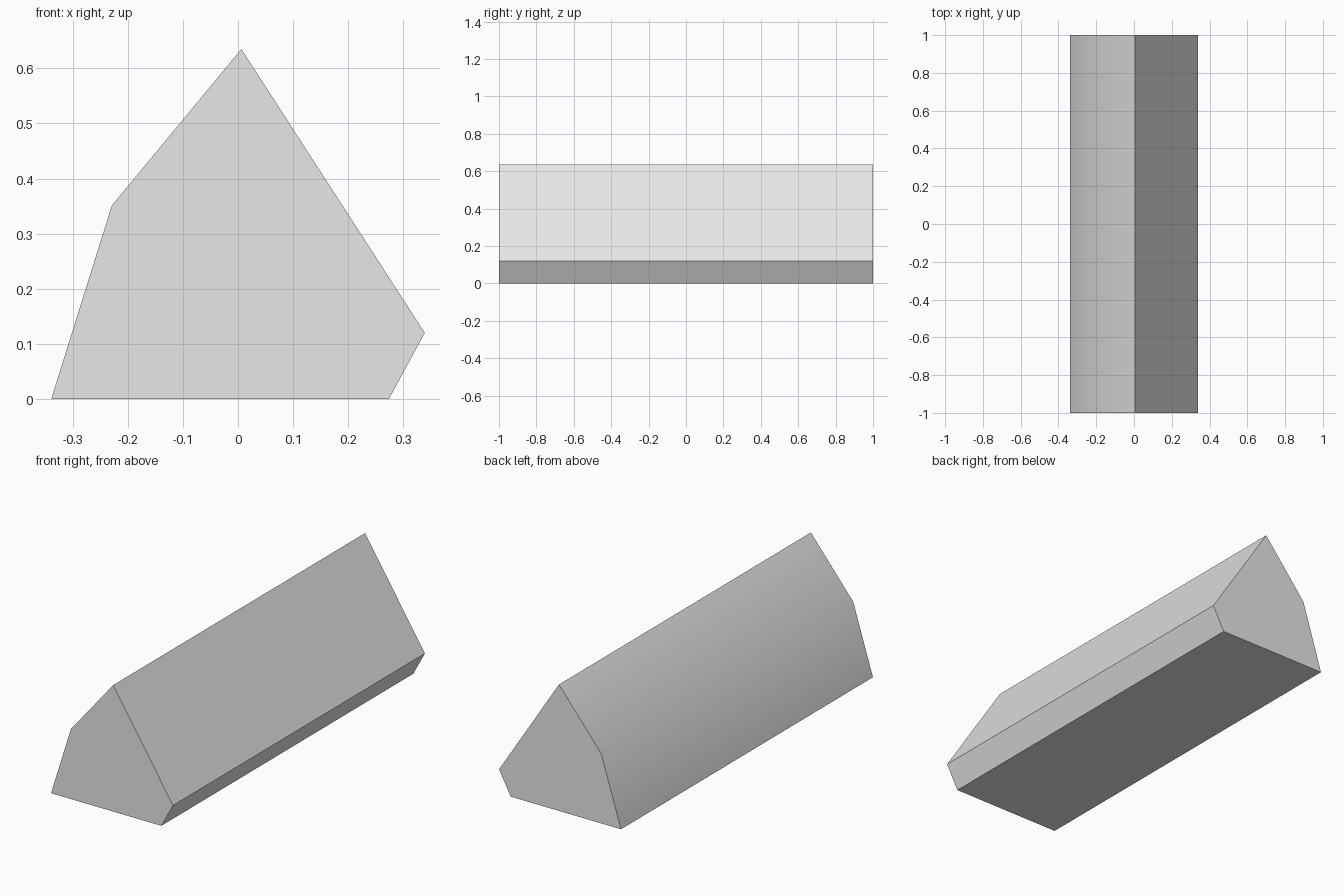
import bpy, bmesh, math
from mathutils import Vector

cube = bpy.data.objects.get("Cube")
if cube:
    bpy.data.objects.remove(cube, do_unlink=True)

# Plain grey material
grey = bpy.data.materials.new("light_grey")
grey.use_nodes = True
colour = (0.8, 0.8, 0.8, 1.0)
grey.diffuse_color = colour
grey.node_tree.nodes["Principled BSDF"].inputs["Base Color"].default_value = colour

# Five-sided cross-section, extruded front to back
profile = [(-0.339, 0), (0.274, 0), (0.339, 0.12), (0.006, 0.635), (-0.229, 0.351)]
bm = bmesh.new()
front = bm.faces.new([bm.verts.new((x, -1, z)) for x, z in profile])
result = bmesh.ops.extrude_face_region(bm, geom=[front], use_keep_orig=True)
back = [v for v in result["geom"] if isinstance(v, bmesh.types.BMVert)]
bmesh.ops.translate(bm, verts=back, vec=Vector((0, 2, 0)))
bmesh.ops.recalc_face_normals(bm, faces=bm.faces)

mesh = bpy.data.meshes.new("prism_block")
bm.to_mesh(mesh)
bm.free()
mesh.materials.append(grey)
block = bpy.data.objects.new("prism_block", mesh)
bpy.context.collection.objects.link(block)

# Only the shallow left-hand ridge blends smoothly
bpy.ops.object.select_all(action='DESELECT')
block.select_set(True)
bpy.context.view_layer.objects.active = block
bpy.ops.object.shade_smooth_by_angle(angle=math.radians(30))
